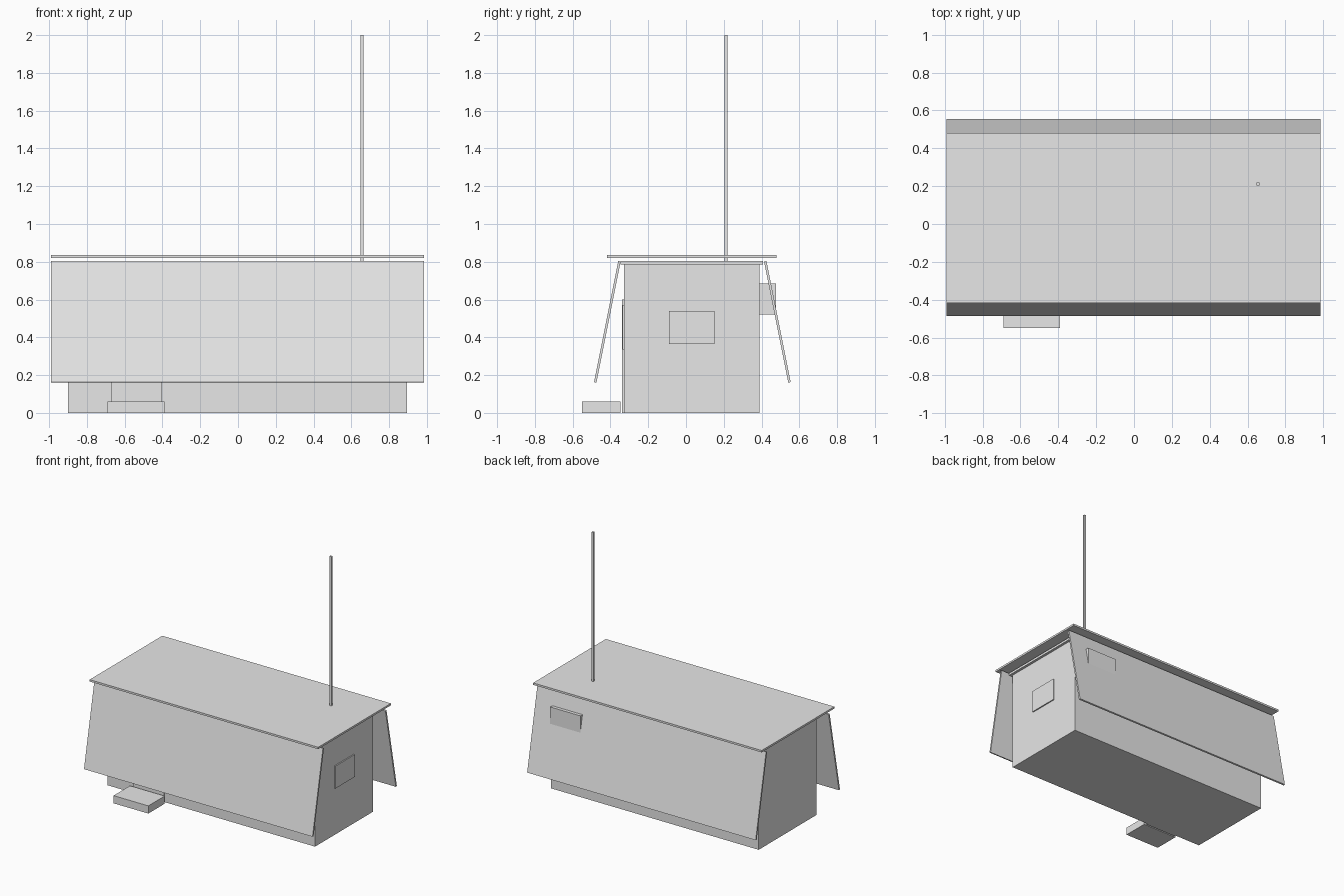
import bpy
import math

if "Cube" in bpy.data.objects:
    bpy.data.objects.remove(bpy.data.objects["Cube"], do_unlink=True)

grey = bpy.data.materials.new("plain_grey")
grey.use_nodes = True
grey.diffuse_color = (0.8, 0.8, 0.8, 1)
grey.node_tree.nodes["Principled BSDF"].inputs["Base Color"].default_value = (0.8, 0.8, 0.8, 1)


def box(name, xs, ys, zs, tilt=0.0):
    """Box from its (min, max) on each axis, optionally tilted about x."""
    spans = (xs, ys, zs)
    bpy.ops.mesh.primitive_cube_add(size=1, location=[sum(s) / 2 for s in spans])
    ob = bpy.context.object
    ob.name = name
    ob.scale = [s[1] - s[0] for s in spans]
    bpy.ops.object.transform_apply(location=False, rotation=False, scale=True)
    ob.rotation_euler.x = tilt
    ob.data.materials.append(grey)
    return ob


# Cabin and the cap under the roof
box("cabin_body", (-0.90, 0.895), (-0.327, 0.388), (0, 0.785))
box("cabin_cap", (-0.92, 0.915), (-0.347, 0.408), (0.785, 0.803))

# Raised roof sheet
box("roof_sheet", (-0.99, 0.985), (-0.417, 0.48), (0.82, 0.835))

# Sloping side sheets, front and back
for name, y, side in (("front_sheet", -0.4165, -1), ("back_sheet", 0.4835, 1)):
    box(name, (-0.99, 0.985), (y - 0.0065, y + 0.0065), (0.155, 0.809),
        tilt=side * math.atan(0.2))

# Door, windows and step
box("door", (-0.67, -0.405), (-0.338, -0.327), (0, 0.6))
box("front_window", (0.1, 0.5), (-0.336, -0.327), (0.335, 0.57))
box("end_window", (0.895, 0.904), (-0.09, 0.15), (0.365, 0.54))
box("step", (-0.69, -0.39), (-0.55, -0.348), (0, 0.06))

# Cooling unit on the back wall and mast through the roof
box("cooling_unit", (0.58, 0.84), (0.388, 0.476), (0.52, 0.684))
box("mast", (0.648, 0.664), (0.203, 0.219), (0.803, 2.0))
